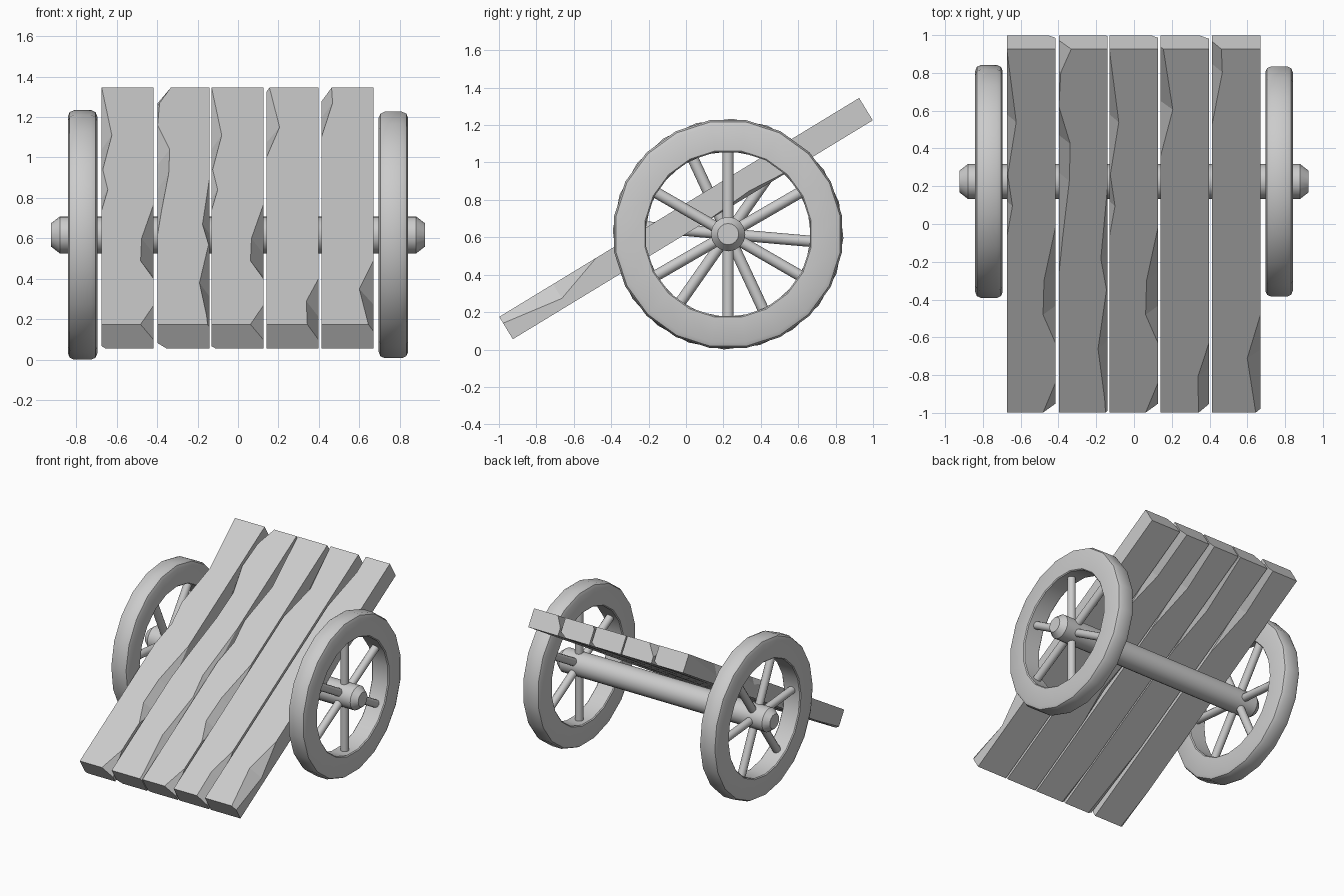
import bpy, bmesh
from math import radians, sin, cos, pi
from mathutils import Matrix

if "Cube" in bpy.data.objects:
    bpy.data.objects.remove(bpy.data.objects["Cube"])

WHEEL_Y, WHEEL_Z = 0.225, 0.617


def make(name, bm, smooth=False):
    bmesh.ops.remove_doubles(bm, verts=bm.verts, dist=1e-4)
    bmesh.ops.dissolve_degenerate(bm, edges=bm.edges, dist=1e-4)
    bmesh.ops.recalc_face_normals(bm, faces=bm.faces)
    me = bpy.data.meshes.new(name)
    bm.to_mesh(me)
    bm.free()
    ob = bpy.data.objects.new(name, me)
    bpy.context.collection.objects.link(ob)
    if smooth:
        bpy.ops.object.select_all(action='DESELECT')
        ob.select_set(True)
        bpy.context.view_layer.objects.active = ob
        bpy.ops.object.shade_smooth_by_angle(angle=radians(35))
    return ob


def lathe(profile, sides, phase=0.0, closed=False):
    """Revolve (x, radius) points around the x axis."""
    bm = bmesh.new()
    rings = []
    for i in range(sides):
        a = phase + 2 * pi * i / sides
        rings.append([bm.verts.new((x, r * cos(a), r * sin(a))) for x, r in profile])
    n = len(profile)
    for i in range(sides):
        p, q = rings[i], rings[(i + 1) % sides]
        for j in range(n if closed else n - 1):
            k = (j + 1) % n
            bm.faces.new((p[j], p[k], q[k], q[j]))
    if not closed:
        bm.faces.new([r[0] for r in rings])
        bm.faces.new([r[-1] for r in rings])
    return bm


# wheels: rounded rim and six spokes, left one turned a little
RIM = [(-0.073, 0.45), (-0.066, 0.443), (0.066, 0.443), (0.073, 0.45),
       (0.073, 0.585), (0.064, 0.607), (0.042, 0.617),
       (-0.042, 0.617), (-0.064, 0.607), (-0.073, 0.585)]
for side, x, turn in (("right", 0.768, 0), ("left", -0.768, 25)):
    rim = make(side + "_wheel_rim", lathe(RIM, 20, radians(9 + turn), True), True)
    rim.location = (x, WHEEL_Y, WHEEL_Z)
    bm = bmesh.new()
    for i in range(6):
        m = (Matrix.Rotation(radians(turn + 60 * i), 4, 'X')
             @ Matrix.Translation((0, 0, 0.255)))
        bmesh.ops.create_cone(bm, cap_ends=True, segments=12, radius1=0.03,
                              radius2=0.03, depth=0.4, matrix=m)
    spokes = make(side + "_wheel_spokes", bm, True)
    spokes.location = (x, WHEEL_Y, WHEEL_Z)

# axle with tapered ends
axle = make("axle", lathe([(-0.925, 0.057), (-0.88, 0.092), (0.88, 0.092),
                           (0.925, 0.057)], 16), True)
axle.location = (0, WHEEL_Y, WHEEL_Z)

# planks: chipped edges given as (front-view height, inset)
W, T, L = 0.1285, 0.07, 1.126


def inset(chips, z):
    if not chips:
        return 0.0
    c = sorted(chips)
    if z < c[0][0] - 1e-6 or z > c[-1][0] + 1e-6:
        return 0.0
    for (z0, a), (z1, b) in zip(c, c[1:]):
        if z <= z1 + 1e-6:
            return a + (b - a) * (z - z0) / (z1 - z0)
    return c[-1][1]


def plank(name, x, tl, tr, bl, br):
    lo, hi = 0.175, 1.345
    zs = sorted({lo, hi} | {c[0] for e in (tl, tr, bl, br) for c in e})
    bm = bmesh.new()
    rings = []
    for z in zs:
        u = -L + 2 * L * (z - lo) / (hi - lo)
        pts = []
        for chips, sx, sv, deep, flip in ((tl, -1, 1, 1.6, 0), (tr, 1, 1, 1.6, 1),
                                          (br, 1, -1, 0.7, 0), (bl, -1, -1, 0.7, 1)):
            a = inset(chips, z)
            b = min(a * deep, 0.09)
            pair = [(sx * W, u, sv * (T - b)), (sx * (W - a), u, sv * T)]
            pts += pair[::-1] if flip else pair
        rings.append([bm.verts.new(p) for p in pts])
    for p, q in zip(rings, rings[1:]):
        for j in range(8):
            k = (j + 1) % 8
            bm.faces.new((p[j], p[k], q[k], q[j]))
    bm.faces.new(rings[0])
    bm.faces.new(rings[-1])
    ob = make(name, bm)
    ob.location = (x, 0, 0.7)
    ob.rotation_euler = (radians(31.3), 0, 0)


A = ([(1.345, 0), (1.11, .05), (.94, .005), (.84, .03), (.74, 0)],
     [(.77, 0), (.6, .06), (.49, .065), (.40, 0), (.27, 0), (.175, .065)],
     [(.35, 0), (.175, .02)], [(1.345, .035), (1.15, .055), (.95, 0)])
B = ([(1.345, .065), (1.27, .01), (1.16, 0), (1.04, .06), (.92, .055), (.74, .02), (.62, 0)],
     [(.9, 0), (.67, .035), (.57, .005), (.38, .05), (.22, .015), (.175, .01)],
     [(.5, 0), (.175, .045)], [(1.345, .01), (1.1, .04), (.9, 0)])
C = ([(1.345, .015), (1.15, .065), (1.0, 0)],
     [(.4, 0), (.29, .06), (.175, .055)],
     [(.8, 0), (.65, .03), (.5, 0)], [(1.345, .05), (1.15, .05), (1.0, 0)])
D = ([(1.345, .05), (1.27, .055), (1.10, 0)],
     [(.49, 0), (.35, .07), (.175, .025)],
     [(.8, 0), (.65, .03), (.5, 0)], [(1.1, 0), (.95, .03), (.8, 0)])
for i, (x, shape) in enumerate(zip((-0.545, -0.269, -0.002, 0.269, 0.541),
                                   (A, B, A, C, D)), 1):
    plank(f"plank_{i}", x, *shape)
